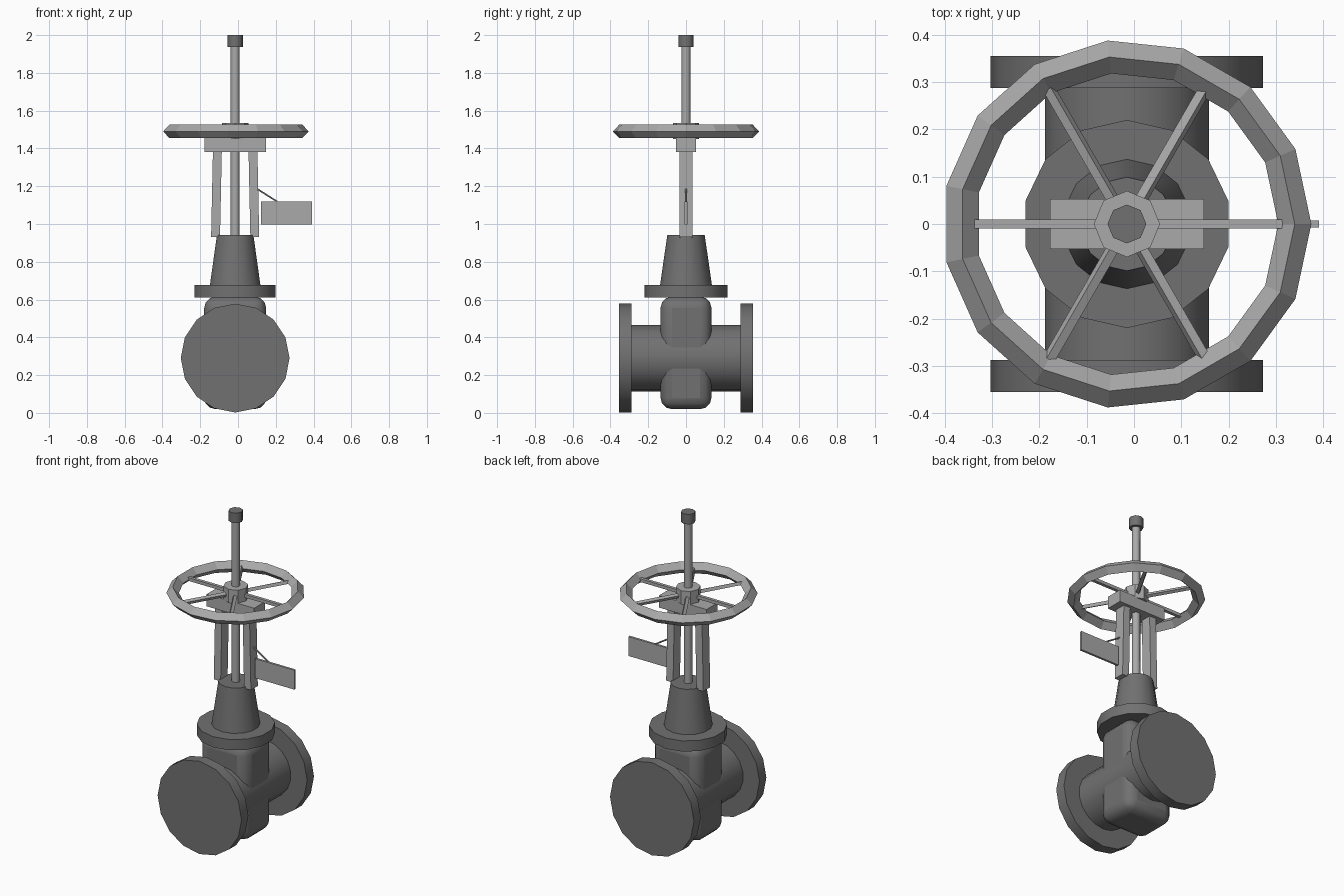
import bpy, bmesh, math
from mathutils import Matrix, Vector

if "Cube" in bpy.data.objects:
    bpy.data.objects.remove(bpy.data.objects["Cube"])

CX = -0.015  # x of the valve axis


def material(name, v):
    m = bpy.data.materials.new(name)
    m.diffuse_color = (v, v, v, 1)
    m.use_nodes = True
    m.node_tree.nodes["Principled BSDF"].inputs["Base Color"].default_value = m.diffuse_color
    return m


DARK = material("dark iron", 0.165)
LIGHT = material("light steel", 0.40)


def finish(name, bm, mat, smooth=None):
    bmesh.ops.recalc_face_normals(bm, faces=bm.faces)
    me = bpy.data.meshes.new(name)
    bm.to_mesh(me)
    bm.free()
    me.materials.append(mat)
    if smooth:
        me.shade_smooth()
        me.set_sharp_from_angle(angle=math.radians(smooth))
    ob = bpy.data.objects.new(name, me)
    bpy.context.collection.objects.link(ob)
    return ob


def lathe(name, profile, n, mat, matrix, phase=0, closed=False, smooth=None):
    """Turn (radius, height) points round the local z axis with n sides."""
    bm = bmesh.new()
    rings = []
    for r, z in profile:
        angles = [math.radians(phase) + math.tau * i / n for i in range(n)]
        rings.append([bm.verts.new(matrix @ Vector((r * math.cos(a), r * math.sin(a), z)))
                      for a in angles])
    pairs = list(zip(rings, rings[1:]))
    if closed:
        pairs.append((rings[-1], rings[0]))
    else:
        bm.faces.new(rings[0])
        bm.faces.new(rings[-1])
    for a, b in pairs:
        for i in range(n):
            j = (i + 1) % n
            bm.faces.new((a[i], a[j], b[j], b[i]))
    return finish(name, bm, mat, smooth)


def box(name, centre, size, mat, tilt=0, smooth=None):
    bm = bmesh.new()
    bmesh.ops.create_cube(bm, size=1, matrix=Matrix.Translation(centre)
                          @ Matrix.Rotation(math.radians(tilt), 4, 'Y')
                          @ Matrix.Diagonal((*size, 1)))
    return finish(name, bm, mat, smooth)


def at(x, y, z):
    return Matrix.Translation((x, y, z))


AXIS = at(CX, 0, 0)
ALONG_Y = at(CX, 0, 0.29) @ Matrix.Rotation(math.radians(-90), 4, 'X')

# Rounded valve body
body = box("valve_body", (CX, 0, 0.3175), (0.328, 0.27, 0.595), DARK, smooth=35)
bev = body.modifiers.new("rounding", 'BEVEL')
bev.width = 0.06
bev.segments = 3

# Pipe with an end flange on each side
lathe("pipe", [(0.176, -0.30), (0.176, 0.30)], 18, DARK, ALONG_Y, 90, smooth=30)
for side, name in ((-1, "front_pipe_flange"), (1, "back_pipe_flange")):
    ends = sorted((side * 0.288, side * 0.355))
    lathe(name, [(0.288, e) for e in ends], 16, DARK, ALONG_Y, 90, smooth=30)

# Bonnet flange and tapered bonnet
lathe("bonnet_flange", [(0.22, 0.612), (0.22, 0.678)], 14, DARK, AXIS, 90, smooth=30)
lathe("bonnet", [(0.138, 0.67), (0.099, 0.942)], 14, DARK, AXIS, 90, smooth=30)

# Threaded stem and its cap
lathe("stem", [(0.024, 0.93), (0.024, 1.95)], 10, LIGHT, AXIS, smooth=40)
lathe("stem_cap", [(0.041, 1.938), (0.041, 2.0)], 8, DARK, AXIS, smooth=50)

# Yoke: two slightly splayed legs under a cross bar
for side, name in ((-1, "left_yoke_leg"), (1, "right_yoke_leg")):
    box(name, (CX + side * 0.099, 0, 1.16), (0.047, 0.068, 0.46), LIGHT, tilt=-side * 1.2)
box("yoke_bar", (CX, 0, 1.418), (0.326, 0.106, 0.075), LIGHT)

# Handwheel: faceted rim, hub and six spokes
WZ = 1.49
lathe("wheel_rim", [(0.39, WZ), (0.355, WZ + 0.036), (0.32, WZ), (0.355, WZ - 0.036)],
      15, LIGHT, AXIS, closed=True)
lathe("wheel_hub", [(0.07, 1.45), (0.07, 1.535)], 8, LIGHT, AXIS)
for i in range(6):
    turn = at(CX, 0, WZ) @ Matrix.Rotation(math.radians(60 * i), 4, 'Z')
    lathe(f"wheel_spoke_{i + 1}", [(0.014, 0.04), (0.014, 0.33)], 4, LIGHT,
          turn @ Matrix.Rotation(math.radians(90), 4, 'Y'), 45 if i % 3 == 0 else 20)

# Tag plate hung from the right leg by a thin wire
box("tag_plate", (0.256, 0, 1.058), (0.27, 0.014, 0.12), LIGHT)
start, end = Vector((0.095, 0, 1.19)), Vector((0.21, 0, 1.117))
rod = end - start
lathe("tag_wire", [(0.005, 0), (0.005, rod.length)], 6, LIGHT,
      Matrix.Translation(start) @ rod.to_track_quat('Z', 'Y').to_matrix().to_4x4())
